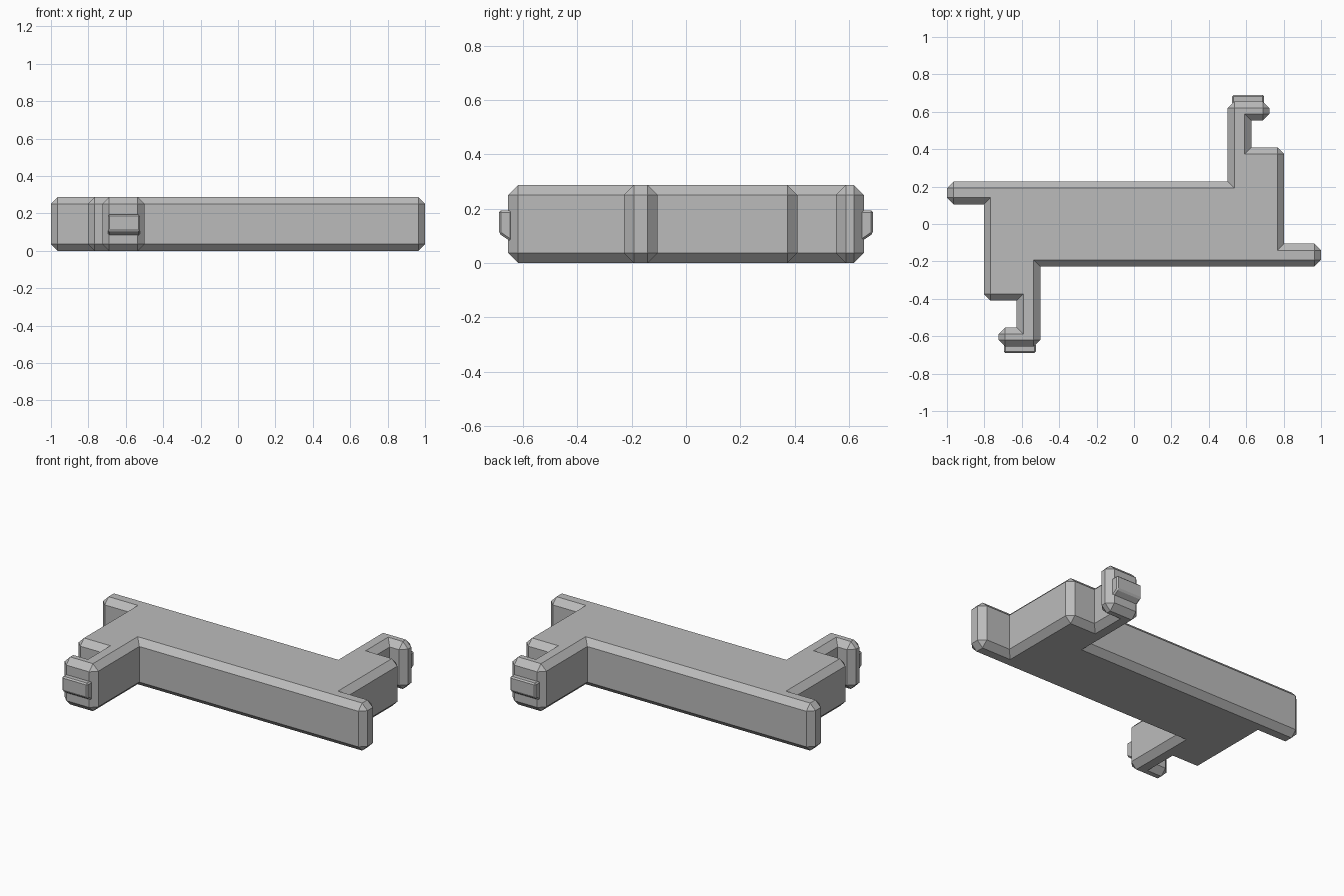
import bpy, bmesh, math
from mathutils import Matrix

cube = bpy.data.objects.get("Cube")
if cube:
    bpy.data.objects.remove(cube, do_unlink=True)

grey = bpy.data.materials.new("plain grey")
grey.use_nodes = True
colour = (0.5, 0.5, 0.5, 1)
grey.diffuse_color = colour
grey.node_tree.nodes["Principled BSDF"].inputs["Base Color"].default_value = colour


def prism(name, outline, depth, bevel, transform=Matrix()):
    """Extrude an outline along its local z and chamfer every convex edge."""
    bm = bmesh.new()
    face = bm.faces.new([bm.verts.new((x, y, 0)) for x, y in outline])
    ext = bmesh.ops.extrude_face_region(bm, geom=[face])
    for v in ext["geom"]:
        if isinstance(v, bmesh.types.BMVert):
            v.co.z += depth
    bmesh.ops.recalc_face_normals(bm, faces=bm.faces)
    convex = [e for e in bm.edges if e.calc_face_angle_signed() > 0.1]
    bmesh.ops.bevel(bm, geom=convex, offset=bevel, offset_type='OFFSET',
                    segments=1, profile=0.5, affect='EDGES')
    bm.transform(transform)
    bmesh.ops.recalc_face_normals(bm, faces=bm.faces)
    mesh = bpy.data.meshes.new(name)
    bm.to_mesh(mesh)
    bm.free()
    mesh.materials.append(grey)
    obj = bpy.data.objects.new(name, mesh)
    bpy.context.collection.objects.link(obj)
    return obj


# Body: half an outline, repeated by a half turn
half = [(0.5, 0.228), (0.5, 0.655), (0.725, 0.655), (0.725, 0.553),
        (0.627, 0.553), (0.627, 0.41), (0.803, 0.41), (0.803, -0.105),
        (1.0, -0.105), (1.0, -0.228)]
outline = half + [(-x, -y) for x, y in half]
prism("body", outline, 0.287, 0.036)

# Latch on the outer face of each hook, sloping underneath
profile = [(0.64, 0.075), (0.689, 0.108), (0.689, 0.194), (0.64, 0.194)]
along_x = Matrix(((0, 0, 1, 0.525), (1, 0, 0, 0), (0, 1, 0, 0), (0, 0, 0, 1)))
for name, turn in (("back_latch", 0), ("front_latch", math.pi)):
    prism(name, profile, 0.171, 0.008, Matrix.Rotation(turn, 4, 'Z') @ along_x)
